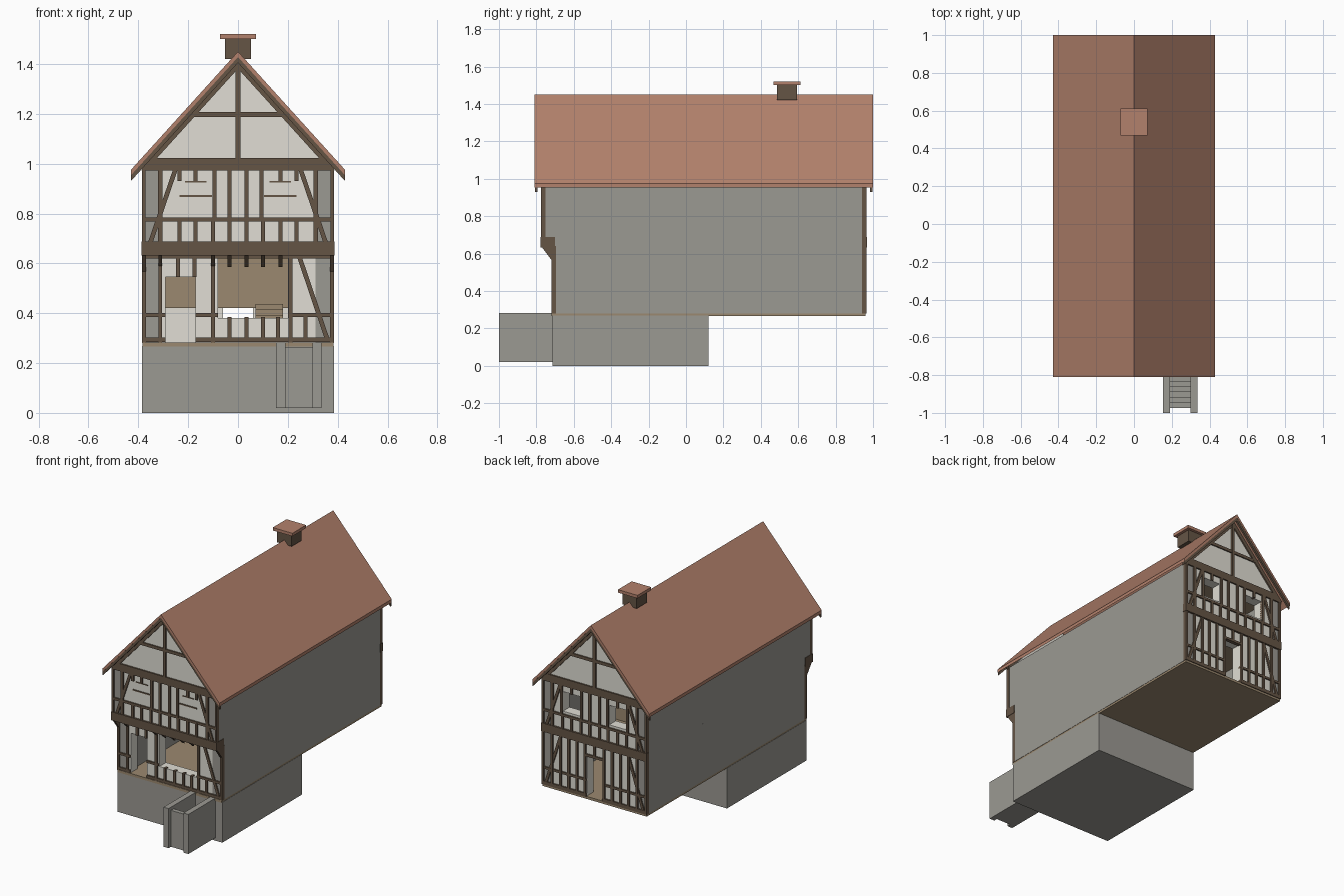
import bpy, bmesh
from mathutils import Vector

old = bpy.data.objects.get("Cube")
if old:
    bpy.data.objects.remove(old, do_unlink=True)


def material(name, rgb):
    m = bpy.data.materials.new(name)
    m.use_nodes = True
    col = (*rgb, 1)
    m.diffuse_color = col
    m.node_tree.nodes["Principled BSDF"].inputs["Base Color"].default_value = col
    return m


STONE = material("grey_stone", (0.33, 0.32, 0.29))
PLASTER = material("off_white_plaster", (0.75, 0.73, 0.66))
TIMBER = material("dark_timber", (0.13, 0.09, 0.06))
BOARD = material("brown_boards", (0.33, 0.25, 0.16))
TILE = material("red_tile", (0.45, 0.22, 0.15))


def finish(name, bm, mat):
    bmesh.ops.recalc_face_normals(bm, faces=bm.faces)
    me = bpy.data.meshes.new(name)
    bm.to_mesh(me)
    bm.free()
    me.materials.append(mat)
    ob = bpy.data.objects.new(name, me)
    bpy.context.collection.objects.link(ob)
    return ob


def add_prism(bm, pts, y0, y1):
    """Extrude an x-z outline from y0 to y1."""
    face = bm.faces.new([bm.verts.new((x, y0, z)) for x, z in pts])
    ext = bmesh.ops.extrude_face_region(bm, geom=[face])["geom"]
    bmesh.ops.translate(bm, vec=(0, y1 - y0, 0),
                        verts=[v for v in ext if isinstance(v, bmesh.types.BMVert)])


def add_box(bm, x0, x1, y0, y1, z0, z1):
    add_prism(bm, [(x0, z0), (x1, z0), (x1, z1), (x0, z1)], y0, y1)


def box(name, mat, *dims):
    bm = bmesh.new()
    add_box(bm, *dims)
    return finish(name, bm, mat)


def strut(bm, a, b, w, y0, y1):
    """Straight timber of width w between two x-z points."""
    a, b = Vector(a), Vector(b)
    n = (b - a).normalized().orthogonal() * w / 2
    add_prism(bm, [a + n, b + n, b - n, a - n], y0, y1)


def pierced_wall(name, x, z0, z1, y0, y1, holes):
    """Plaster wall with rectangular openings (x0, x1, z0, z1)."""
    xs = sorted({-x, x, *(v for h in holes for v in h[:2])})
    zs = sorted({z0, z1, *(v for h in holes for v in h[2:])})
    bm = bmesh.new()
    for xa, xb in zip(xs, xs[1:]):
        for za, zb in zip(zs, zs[1:]):
            cx, cz = (xa + xb) / 2, (za + zb) / 2
            if any(h[0] < cx < h[1] and h[2] < cz < h[3] for h in holes):
                continue
            bm.faces.new([bm.verts.new((px, y0, pz)) for px, pz in
                          ((xa, za), (xb, za), (xb, zb), (xa, zb))])
    bmesh.ops.remove_doubles(bm, verts=bm.verts, dist=0.0001)
    ext = bmesh.ops.extrude_face_region(bm, geom=bm.faces[:])["geom"]
    bmesh.ops.translate(bm, vec=(0, y1 - y0, 0),
                        verts=[v for v in ext if isinstance(v, bmesh.types.BMVert)])
    return finish(name, bm, PLASTER)


LOW, UP, BACK = -0.72, -0.775, 0.965   # outer timber planes
DEEP = 0.025                           # timber depth
STUDS = (0.035, 0.1, 0.17, 0.235)

# Stone cellar, side walls and floors
box("cellar", STONE, -0.385, 0.385, -0.715, 0.12, 0, 0.268)
box("ground_floor", BOARD, -0.383, 0.383, LOW, 0.96, 0.266, 0.283)
box("upper_floor", BOARD, -0.31, 0.31, -0.7, 0.95, 0.64, 0.66)
box("attic_floor", BOARD, -0.31, 0.31, -0.75, 0.95, 0.97, 0.99)
for side, s in (("left", 1), ("right", -1)):
    xa, xb = sorted((s * 0.31, s * 0.385))
    box(side + "_wall_lower", STONE, xa, xb, -0.71, 0.955, 0.28, 0.66)
    box(side + "_wall_upper", STONE, xa, xb, -0.765, 0.955, 0.66, 0.98)

# Plaster end walls and gables
shop = (-0.08, 0.2, 0.38, 0.63)
front_door = (-0.29, -0.17, 0.28, 0.545)
back_door = (-0.06, 0.06, 0.28, 0.555)
back_windows = [(-0.235, -0.105, 0.8, 0.93), (0.105, 0.235, 0.8, 0.93)]
pierced_wall("front_wall_lower", 0.31, 0.28, 0.65, -0.71, -0.64, [shop, front_door])
pierced_wall("front_wall_upper", 0.31, 0.65, 0.98, -0.765, -0.7, [])
pierced_wall("back_wall", 0.31, 0.28, 0.98, 0.955, 0.885, [back_door] + back_windows)
for name, y in (("front_gable", -0.765), ("back_gable", 0.92)):
    bm = bmesh.new()
    add_prism(bm, [(-0.385, 0.97), (0.385, 0.97), (0, 1.41)], y, y + 0.035)
    finish(name, bm, PLASTER)

# Boarded rooms behind the openings
box("inner_partition", BOARD, -0.31, 0.31, 0, 0.02, 0.42, 0.64)
box("upper_partition", BOARD, -0.31, 0.31, 0.6, 0.62, 0.66, 0.97)
bm = bmesh.new()
for i in range(7):
    add_box(bm, 0.07, 0.18, -0.3 + i * 0.04, 0, 0.283 + i * 0.022, 0.305 + i * 0.022)
finish("inner_stairs", bm, BOARD)


def frame_storey(bm, y0, z0, z1, rail, brace):
    """Posts, rail and corner braces shared by every storey."""
    y1 = y0 + DEEP
    for s in (-1, 1):
        for x, w in ((0.379, 0.007), (0.312, 0.009)):
            add_box(bm, s * x - w, s * x + w, y0, y1, z0, z1)
        if s in brace:
            strut(bm, (s * 0.25, z1), (s * 0.36, z0), 0.018, y0 + 0.002, y1)
    add_box(bm, -0.385, 0.385, y0 + 0.001, y1, rail - 0.008, rail + 0.008)


def studs(bm, xs, y0, z0, z1):
    for x in xs:
        add_box(bm, x - 0.008, x + 0.008, y0, y0 + DEEP, z0, z1)


both = [s * x for x in STUDS for s in (-1, 1)]

# Front ground floor frame, with the rail broken at the openings
bm = bmesh.new()
y1 = LOW + DEEP
for s in (-1, 1):
    for x in (0.378, 0.312):
        if x > 0.35 or s < 0:
            studs(bm, [s * x], LOW, 0.28, 0.64)
add_box(bm, -0.385, -0.29, LOW, y1, 0.285, 0.303)
add_box(bm, -0.17, 0.385, LOW, y1, 0.285, 0.303)
add_box(bm, -0.385, -0.29, LOW, y1, 0.385, 0.4)
add_box(bm, -0.17, -0.08, LOW, y1, 0.385, 0.4)
add_box(bm, 0.2, 0.385, LOW, y1, 0.385, 0.4)
add_box(bm, -0.385, 0.385, LOW, y1, 0.62, 0.645)
studs(bm, (-0.24, -0.175), LOW, 0.545, 0.64)
studs(bm, (-0.1, 0.21), LOW, 0.28, 0.64)
studs(bm, (-0.035, 0.035, 0.1, 0.16, 0.27), LOW, 0.3, 0.385)
strut(bm, (0.245, 0.63), (0.36, 0.29), 0.018, LOW + 0.002, y1)
finish("front_lower_frame", bm, TIMBER)

# Front upper frame with window bars
bm = bmesh.new()
frame_storey(bm, UP, 0.66, 0.98, 0.777, (-1, 1))
studs(bm, both, UP, 0.66, 0.777)
studs(bm, [s * x for x in (0.035, 0.095) for s in (-1, 1)], UP, 0.777, 0.98)
studs(bm, [s * x for x in (0.17, 0.235) for s in (-1, 1)], UP, 0.93, 0.98)
for s in (-1, 1):
    c = s * 0.17
    add_box(bm, c - 0.065, c + 0.065, UP + 0.005, UP + DEEP, 0.866, 0.874)
    add_box(bm, c - 0.043, c + 0.043, UP + 0.005, UP + DEEP, 0.925, 0.93)
finish("front_upper_frame", bm, TIMBER)

# Jetty beam and its brackets
box("jetty_beam", TIMBER, -0.388, 0.388, UP - 0.003, -0.7, 0.632, 0.688)
bm = bmesh.new()
for x in (-0.378, -0.312, -0.1, -0.035, 0.035, 0.1, 0.17, 0.378):
    drop = 0.56 if abs(x) > 0.35 else 0.585
    face = bm.faces.new([bm.verts.new((x - 0.008, y, z)) for y, z in
                         ((-0.715, drop), (-0.715, 0.64), (UP, 0.64))])
    ext = bmesh.ops.extrude_face_region(bm, geom=[face])["geom"]
    bmesh.ops.translate(bm, vec=(0.016, 0, 0),
                        verts=[v for v in ext if isinstance(v, bmesh.types.BMVert)])
finish("jetty_brackets", bm, TIMBER)

# Back frame, both storeys
bm = bmesh.new()
y = BACK - DEEP
frame_storey(bm, y, 0.66, 0.98, 0.777, (-1, 1))
studs(bm, both, y, 0.66, 0.777)
studs(bm, [s * x for x in (0.035, 0.095, 0.243) for s in (-1, 1)], y, 0.777, 0.98)
studs(bm, (-0.17, 0.17), y, 0.93, 0.98)
for s in (-1, 1):
    for x0, x1 in ((0.06, 0.385),):
        xa, xb = sorted((s * x0, s * x1))
        add_box(bm, xa, xb, y, BACK - 0.001, 0.385, 0.4)
        add_box(bm, xa, xb, y, BACK, 0.28, 0.303)
    studs(bm, [s * x for x in (0.07, 0.13, 0.19, 0.25, 0.312, 0.378)], y, 0.28, 0.64)
    strut(bm, (s * 0.25, 0.63), (s * 0.36, 0.29), 0.018, y, BACK - 0.002)
studs(bm, (0,), y, 0.555, 0.64)
add_box(bm, -0.07, 0.07, y, BACK, 0.55, 0.566)
add_box(bm, -0.388, 0.388, y, BACK + 0.003, 0.632, 0.688)
finish("back_frame", bm, TIMBER)

# Gable frames
for name, y0 in (("front_gable_frame", UP), ("back_gable_frame", BACK - DEEP)):
    bm = bmesh.new()
    y1 = y0 + DEEP
    add_prism(bm, [(-0.388, 0.972), (0.388, 0.972), (0.345, 1.022), (-0.345, 1.022)], y0, y1)
    add_box(bm, -0.01, 0.01, y0, y1, 1.02, 1.42)
    add_box(bm, -0.2, 0.2, y0 + 0.002, y1 - 0.002, 1.187, 1.207)
    for s in (-1, 1):
        strut(bm, (s * 0.385, 0.975), (0, 1.4), 0.025, y0 + 0.001, y1 - 0.001)
    finish(name, bm, TIMBER)


def chevron(name, mat, top, bottom, y0, y1, half=0.43, fall=0.475):
    """Roof-shaped strip between two ridge heights."""
    bm = bmesh.new()
    add_prism(bm, [(-half, top - fall), (0, top), (half, top - fall),
                   (half, bottom - fall), (0, bottom), (-half, bottom - fall)], y0, y1)
    return finish(name, bm, mat)


# Roof, bargeboards and chimney
chevron("roof", TILE, 1.45, 1.428, -0.81, 1.0)
chevron("front_bargeboard", TIMBER, 1.43, 1.405, -0.808, -0.795)
chevron("back_bargeboard", TIMBER, 1.43, 1.405, 0.985, 0.998)
box("chimney", TIMBER, -0.053, 0.053, 0.487, 0.593, 1.42, 1.503)
box("chimney_cap", TILE, -0.072, 0.072, 0.468, 0.612, 1.5, 1.52)

# Cellar steps between two stone cheeks, falling towards the house
box("step_wall_right", STONE, 0.153, 0.19, -1.0, -0.71, 0.02, 0.283)
box("step_wall_left", STONE, 0.298, 0.335, -1.0, -0.71, 0.02, 0.283)
bm = bmesh.new()
for i in range(9):
    ya = -0.975 + i * 0.029
    add_box(bm, 0.19, 0.298, ya, ya + 0.029, 0.02, 0.262 - i * 0.026)
finish("cellar_steps", bm, STONE)
